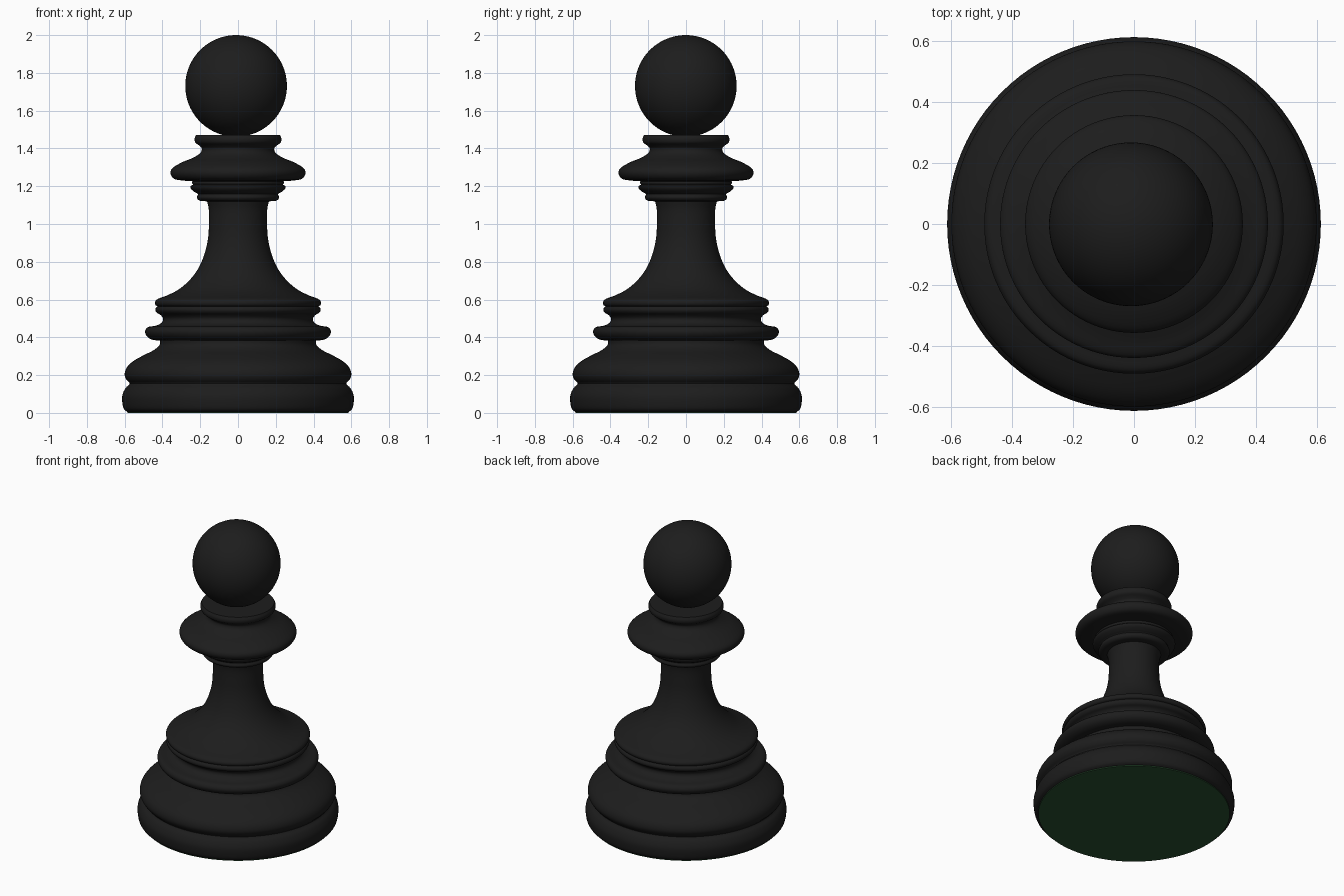
import bpy, bmesh, math

if "Cube" in bpy.data.objects:
    bpy.data.objects.remove(bpy.data.objects["Cube"])


def material(name, rgb):
    m = bpy.data.materials.new(name)
    m.diffuse_color = (*rgb, 1)
    m.use_nodes = True
    m.node_tree.nodes["Principled BSDF"].inputs["Base Color"].default_value = m.diffuse_color
    return m


BLACK = material("ebony black", (0.0122, 0.0122, 0.0122))
GREEN = material("felt green", (0.022, 0.078, 0.030))


def smooth_profile(pts, steps=4):
    """Catmull-Rom (centripetal) curve through the profile points."""
    out = []
    for i in range(len(pts) - 1):
        p1, p2 = pts[i], pts[i + 1]
        p0 = pts[i - 1] if i else (2 * p1[0] - p2[0], 2 * p1[1] - p2[1])
        p3 = pts[i + 2] if i + 2 < len(pts) else (2 * p2[0] - p1[0], 2 * p2[1] - p1[1])
        t = [0]
        for a, b in ((p0, p1), (p1, p2), (p2, p3)):
            t.append(t[-1] + math.sqrt(max(math.dist(a, b), 1e-6)))

        def mix(a, b, ta, tb, u):
            k = (u - ta) / (tb - ta)
            return tuple(x + (y - x) * k for x, y in zip(a, b))
        for s in range(steps):
            u = t[1] + (t[2] - t[1]) * s / steps
            a = mix(p0, p1, t[0], t[1], u)
            b = mix(p1, p2, t[1], t[2], u)
            c = mix(p2, p3, t[2], t[3], u)
            out.append(mix(mix(a, b, t[0], t[2], u), mix(b, c, t[1], t[3], u), t[1], t[2], u))
    return out + [pts[-1]]


def lathe(name, profile, mat, segs=96):
    """Spin a (radius, height) profile into a capped solid."""
    bm = bmesh.new()
    rings = [[bm.verts.new((r * math.cos(2 * math.pi * i / segs),
                            r * math.sin(2 * math.pi * i / segs), z)) for i in range(segs)]
             for r, z in profile]
    for lo, hi in zip(rings, rings[1:]):
        for i in range(segs):
            j = (i + 1) % segs
            bm.faces.new((lo[i], lo[j], hi[j], hi[i]))
    bm.faces.new(rings[0][::-1])
    bm.faces.new(rings[-1])
    me = bpy.data.meshes.new(name)
    bm.to_mesh(me)
    bm.free()
    finish(bpy.data.objects.new(name, me), mat, link=True)


def finish(ob, mat, link=False):
    if link:
        bpy.context.collection.objects.link(ob)
    ob.data.materials.append(mat)
    bpy.ops.object.select_all(action='DESELECT')
    ob.select_set(True)
    bpy.context.view_layer.objects.active = ob
    bpy.ops.object.shade_smooth_by_angle(angle=math.radians(40))


# Felt pad under the foot
lathe("felt_pad", [(0.585, 0.0), (0.585, 0.009)], GREEN)

# Foot: two stacked bulges, rising to the waist
foot = [(0.588, 0.006), (0.604, 0.02), (0.613, 0.06), (0.612, 0.095), (0.595, 0.132),
        (0.573, 0.155), (0.59, 0.175), (0.60, 0.2), (0.592, 0.235), (0.56, 0.27),
        (0.50, 0.305), (0.445, 0.333), (0.415, 0.36), (0.412, 0.39)]
lathe("foot", smooth_profile(foot), BLACK)

# Middle ring and the groove above it
ring = [(0.41, 0.382), (0.455, 0.388), (0.482, 0.405), (0.492, 0.43), (0.48, 0.452),
        (0.43, 0.463), (0.402, 0.48), (0.397, 0.5), (0.41, 0.518), (0.43, 0.53),
        (0.438, 0.545), (0.432, 0.56), (0.42, 0.566)]
lathe("middle_ring", smooth_profile(ring), BLACK)

# Flared stem
stem = [(0.42, 0.562), (0.436, 0.57), (0.44, 0.585), (0.43, 0.6), (0.38, 0.62),
        (0.315, 0.653), (0.25, 0.71), (0.202, 0.78), (0.172, 0.86), (0.158, 0.93),
        (0.154, 1.0), (0.155, 1.08), (0.165, 1.125)]
lathe("stem", smooth_profile(stem), BLACK)

# Small neck rings
neck = [(0.16, 1.12), (0.205, 1.124), (0.218, 1.14), (0.212, 1.158), (0.228, 1.168),
        (0.248, 1.185), (0.252, 1.2), (0.238, 1.208), (0.243, 1.215), (0.24, 1.226), (0.225, 1.236)]
lathe("neck_rings", smooth_profile(neck), BLACK)

# Wide collar with a lip at the top
collar = [(0.22, 1.225), (0.29, 1.23), (0.34, 1.24), (0.357, 1.265), (0.352, 1.29),
          (0.30, 1.325), (0.235, 1.352), (0.198, 1.378), (0.192, 1.4), (0.205, 1.415),
          (0.226, 1.432), (0.23, 1.452), (0.222, 1.472)]
lathe("collar", smooth_profile(collar), BLACK)

# Ball head, set slightly off centre
bpy.ops.mesh.primitive_uv_sphere_add(segments=96, ring_count=48, radius=0.269,
                                     location=(-0.010, -0.001, 1.731))
head = bpy.context.object
head.name = "ball_head"
finish(head, BLACK)
